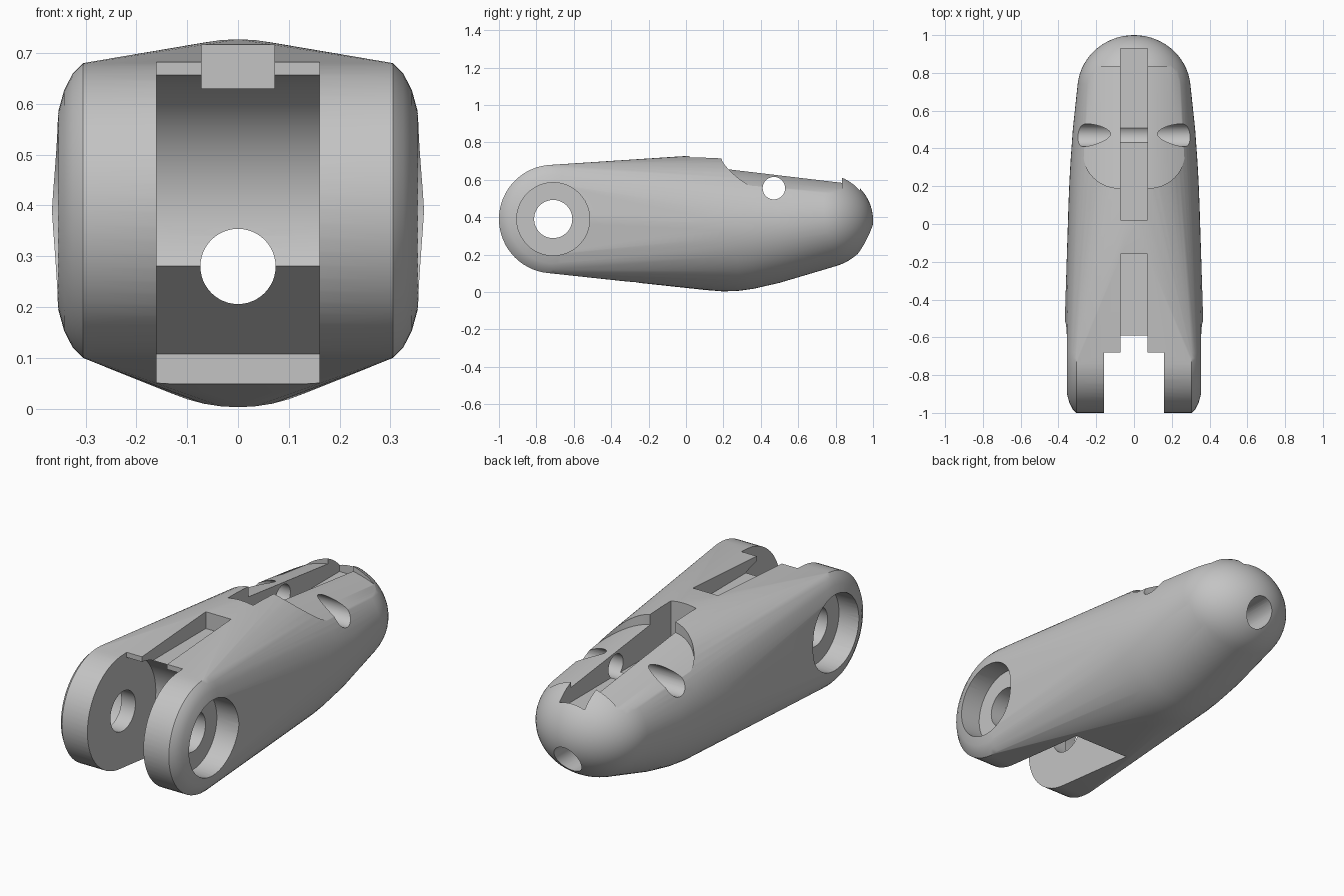
import bpy, bmesh, math
from mathutils import Matrix, Vector

cube = bpy.data.objects.get("Cube")
if cube:
    bpy.data.objects.remove(cube, do_unlink=True)

grey = bpy.data.materials.new("plain grey")
grey.use_nodes = True
colour = (0.55, 0.55, 0.55, 1)
grey.diffuse_color = colour
grey.node_tree.nodes["Principled BSDF"].inputs["Base Color"].default_value = colour

HINGE_Y, HINGE_Z = -0.71, 0.39


def make_object(name, bm):
    bmesh.ops.recalc_face_normals(bm, faces=bm.faces)
    mesh = bpy.data.meshes.new(name)
    bm.to_mesh(mesh)
    bm.free()
    mesh.materials.append(grey)
    ob = bpy.data.objects.new(name, mesh)
    bpy.context.collection.objects.link(ob)
    return ob


def circle(n):
    return [(math.cos(2 * math.pi * i / n), math.sin(2 * math.pi * i / n)) for i in range(n)]


def extrude(name, points, depth):
    """Prism from a flat outline."""
    bm = bmesh.new()
    face = bm.faces.new([bm.verts.new(p) for p in points])
    moved = bmesh.ops.extrude_face_region(bm, geom=[face])["geom"]
    bmesh.ops.translate(bm, vec=depth, verts=[v for v in moved if isinstance(v, bmesh.types.BMVert)])
    return make_object(name, bm)


def box(name, low, high):
    (x0, y0, z0), (x1, y1, z1) = low, high
    return extrude(name, [(x0, y0, z0), (x1, y0, z0), (x1, y1, z0), (x0, y1, z0)], (0, 0, z1 - z0))


def cross_bore(name, x0, x1, y, z, r):
    return extrude(name, [(x0, y + r * c, z + r * s) for c, s in circle(48)], (x1 - x0, 0, 0))


# Body: hull over hinge discs, oval sections and a rounded tip
bm = bmesh.new()
for side in (-1, 1):
    for x, r in ((0.305, 0.29), (0.325, 0.27), (0.342, 0.237), (0.355, 0.19)):
        for c, s in circle(64):
            bm.verts.new((side * x, HINGE_Y + r * c, HINGE_Z + r * s))
# y, half width, bottom, top
sections = [(-0.5, 0.366, 0.13, 0.65), (0.0, 0.35, 0.025, 0.727), (0.1, 0.347, 0.011, 0.726),
            (0.2, 0.343, 0.003, 0.722), (0.28, 0.339, 0.006, 0.714), (0.36, 0.334, 0.017, 0.703),
            (0.5, 0.324, 0.049, 0.675)]
for y, w, low, high in sections:
    for c, s in circle(64):
        bm.verts.new((w * c, y, (low + high) / 2 + s * (high - low) / 2))
tip = Matrix.Translation((0, 0.71, 0.385)) @ Matrix.Diagonal((0.3, 0.29, 0.26, 1))
tip = tip @ Matrix.Rotation(math.pi / 2, 4, "X")
bmesh.ops.create_uvsphere(bm, u_segments=64, v_segments=32, radius=1, matrix=tip)
bmesh.ops.delete(bm, geom=list(bm.edges), context="EDGES_FACES")
hull = bmesh.ops.convex_hull(bm, input=bm.verts)
bmesh.ops.delete(bm, geom=[v for v in bm.verts if not v.link_faces], context="VERTS")
body = make_object("finger_segment", bm)

cutters = []

# Hinge slot with a hollow round back and a sloping underside
slot = [(-1.2, -0.2), (-0.25, -0.2), (-0.25, 0.108)]
for i in range(25):
    a = math.radians(-24 + 107.6 * i / 24)
    slot.append((HINGE_Y + 0.268 * math.cos(a), HINGE_Z + 0.268 * math.sin(a)))
slot += [(-0.68, 0.9), (-1.2, 0.9)]
cutters.append(extrude("hinge_slot", [(-0.16, y, z) for y, z in slot], (0.32, 0, 0)))

# Pin hole and counterbores
cutters.append(cross_bore("pin_hole", -0.5, 0.5, HINGE_Y, HINGE_Z, 0.102))
for side in (-1, 1):
    cutters.append(cross_bore("counterbore", side * 0.24, side * 0.5, HINGE_Y, HINGE_Z, 0.195))

# Nail recess: round-fronted outline over an arched, sloping floor
STEPS, HALF, CORNER = 40, 0.27, 0.19
bm = bmesh.new()
rows = []
for i in range(STEPS + 1):
    x = -HALF * math.cos(math.pi * i / STEPS)
    over = max(0, abs(x) - (HALF - CORNER))
    front = 0.19 + CORNER - math.sqrt(max(0, CORNER ** 2 - over ** 2))
    column = []
    for y in (front, 0.835):
        floor = 0.66 - 0.119 * (y - 0.24) - 0.075 * (x / 0.26) ** 2
        column += [bm.verts.new((x, y, floor)), bm.verts.new((x, y, 0.9))]
    rows.append([column[0], column[1], column[3], column[2]])
for a, b in zip(rows, rows[1:]):
    for j in range(4):
        k = (j + 1) % 4
        bm.faces.new((a[j], a[k], b[k], b[j]))
bm.faces.new(rows[0])
bm.faces.new(rows[-1])
bmesh.ops.triangulate(bm, faces=list(bm.faces))
cutters.append(make_object("nail_recess", bm))

# Cord grooves on top, cord bore along the length, cross pin hole
cutters.append(box("rear_groove", (-0.072, 0.02, 0.508), (0.072, 0.93, 0.9)))
cutters.append(box("front_groove", (-0.072, -0.75, 0.63), (0.072, -0.16, 0.9)))
cutters.append(cross_bore("cross_hole", -0.5, 0.5, 0.47, 0.555, 0.06))
cutters.append(extrude("cord_bore", [(0.074 * c, -0.9, 0.28 + 0.074 * s) for c, s in circle(48)],
                       (0, 2.2, 0)))

# Cut everything out of the body
bpy.context.view_layer.objects.active = body
for cutter in cutters:
    mod = body.modifiers.new("cut", "BOOLEAN")
    mod.operation = "DIFFERENCE"
    mod.solver = "EXACT"
    mod.object = cutter
    bpy.ops.object.modifier_apply(modifier=mod.name)
    bpy.data.objects.remove(cutter, do_unlink=True)

bpy.ops.object.select_all(action="DESELECT")
body.select_set(True)
bpy.ops.object.shade_smooth_by_angle(angle=math.radians(30))
